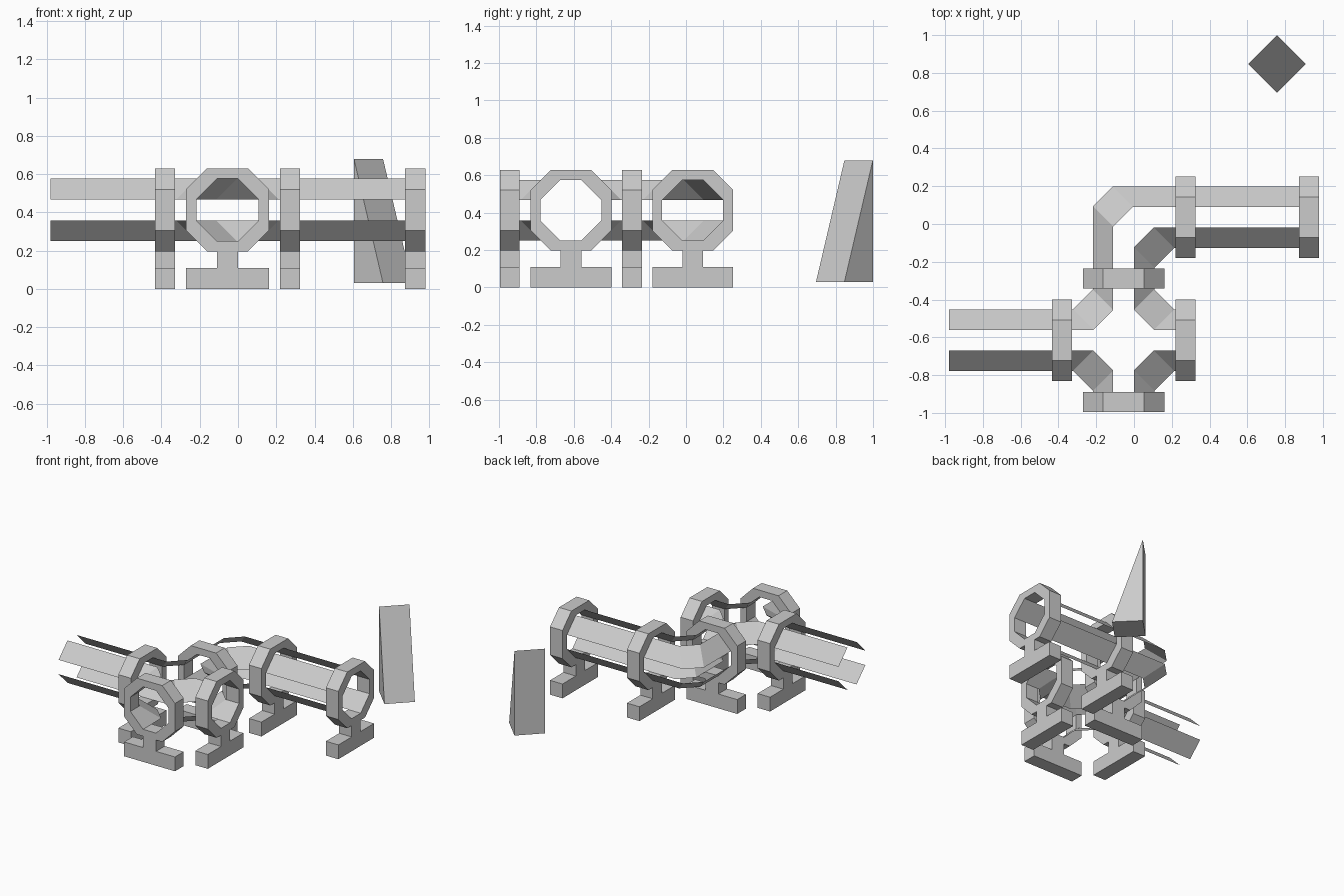
import bpy

if "Cube" in bpy.data.objects:
    bpy.data.objects.remove(bpy.data.objects["Cube"])

A, B = 0.055, 0.163      # hole octagon: half flat, half width
RA, RB = 0.108, 0.216    # outer octagon
D = 0.053                # half depth of a ring
ZC = 0.413               # tube axis height
REACH = 0.327            # junction centre to ring centre
EDGE = REACH - D         # junction centre to ring face
CX, CY, CY2 = -0.055, -0.615, 0.036


def make(name, verts, faces):
    me = bpy.data.meshes.new(name)
    me.from_pydata(verts, [], faces)
    me.update()
    ob = bpy.data.objects.new(name, me)
    bpy.context.collection.objects.link(ob)
    return ob


def octagon(a, b):
    return [(b, -a), (b, a), (a, b), (-a, b), (-b, a), (-b, -a), (-a, -b), (a, -b)]


def box(x0, x1, y0, y1, z0, z1, base):
    v = [(x, y, z) for z in (z0, z1) for x, y in ((x0, y0), (x1, y0), (x1, y1), (x0, y1))]
    f = [(3, 2, 1, 0), (4, 5, 6, 7)] + [(i, (i + 1) % 4, (i + 1) % 4 + 4, i + 4) for i in range(4)]
    return v, [tuple(i + base for i in q) for q in f]


# Octagonal ring on a foot, with the hole facing along x or y
def ring_stand(x, y, along_x):
    out, hole = octagon(RA, RB), octagon(A, B)
    v = [(u, s * D, w + ZC) for s in (-1, 1) for loop in (out, hole) for u, w in loop]
    f = []
    for i in range(8):
        j = (i + 1) % 8
        f += [(i, j, j + 8, i + 8), (i + 24, j + 24, j + 16, i + 16),
              (i, i + 16, j + 16, j), (i + 8, j + 8, j + 24, i + 24)]
    for dims in ((-RB, RB, -D, D, 0, 0.11), (-A, A, -D, D, 0.11, ZC - RB)):
        bv, bf = box(*dims, len(v))
        v += bv
        f += bf
    ob = make("ring_stand", v, f)
    for vert in ob.data.vertices:
        px, py, pz = vert.co
        vert.co = (x - py, y + px, pz) if along_x else (x + px, y + py, pz)


for x, y, along_x in ((CX - REACH, CY, True), (CX + REACH, CY, True),
                      (CX, CY - REACH, False), (CX, CY + REACH, False),
                      (CX + REACH, CY2, True), (CX + 3 * REACH, CY2, True)):
    ring_stand(x, y, along_x)


# Thin diagonal rail swept along a path; path(o) gives plan points at side offset o
def rail(name, path, side, up):
    e1 = [(x, y, ZC + up * B) for x, y in path(side * A)]
    e2 = [(x, y, ZC + up * A) for x, y in path(side * B)]
    n = len(e1)
    f = [(i, i + 1, n + i + 1, n + i) for i in range(n - 1)]
    ob = make(name, e1 + e2, f)
    if ob.data.polygons[0].normal.z * up < 0:
        ob.data.flip_normals()


def straight(x0, x1, y):
    return lambda o: [(x0, y + o), (x1, y + o)]


def bend(cx, cy, mx, my):
    def path(o):
        pts = [(o, -EDGE), (o, -0.105 - o), (0.105 + o, -o), (EDGE, -o)]
        return [(cx + mx * x, cy + my * y) for x, y in pts]
    return path


for up in (-1, 1):
    for side in (-1, 1):
        # Straight tubes and the elbow
        rail("left_tube_rail", straight(-0.98, CX - REACH - D, CY), side, up)
        rail("right_tube_rail", straight(CX + REACH + D, CX + 3 * REACH - D, CY2), side, up)
        rail("elbow_rail", bend(CX, CY2, 1, 1), side, up)
        # Corner rails of the four-way junction
        for my in (-1, 1):
            rail("junction_rail", bend(CX, CY, side, my), 1, up)

# Free-standing wedge turned 45 degrees
wx, wy, r, z0, z1 = 0.758, 0.847, 0.152, 0.03, 0.68
make("wedge",
     [(wx - r, wy, z0), (wx, wy - r, z0), (wx + r, wy, z0), (wx, wy + r, z0),
      (wx - r, wy, z1), (wx, wy + r, z1)],
     [(3, 2, 1, 0), (0, 1, 4), (1, 2, 5, 4), (2, 3, 5), (3, 0, 4, 5)])
